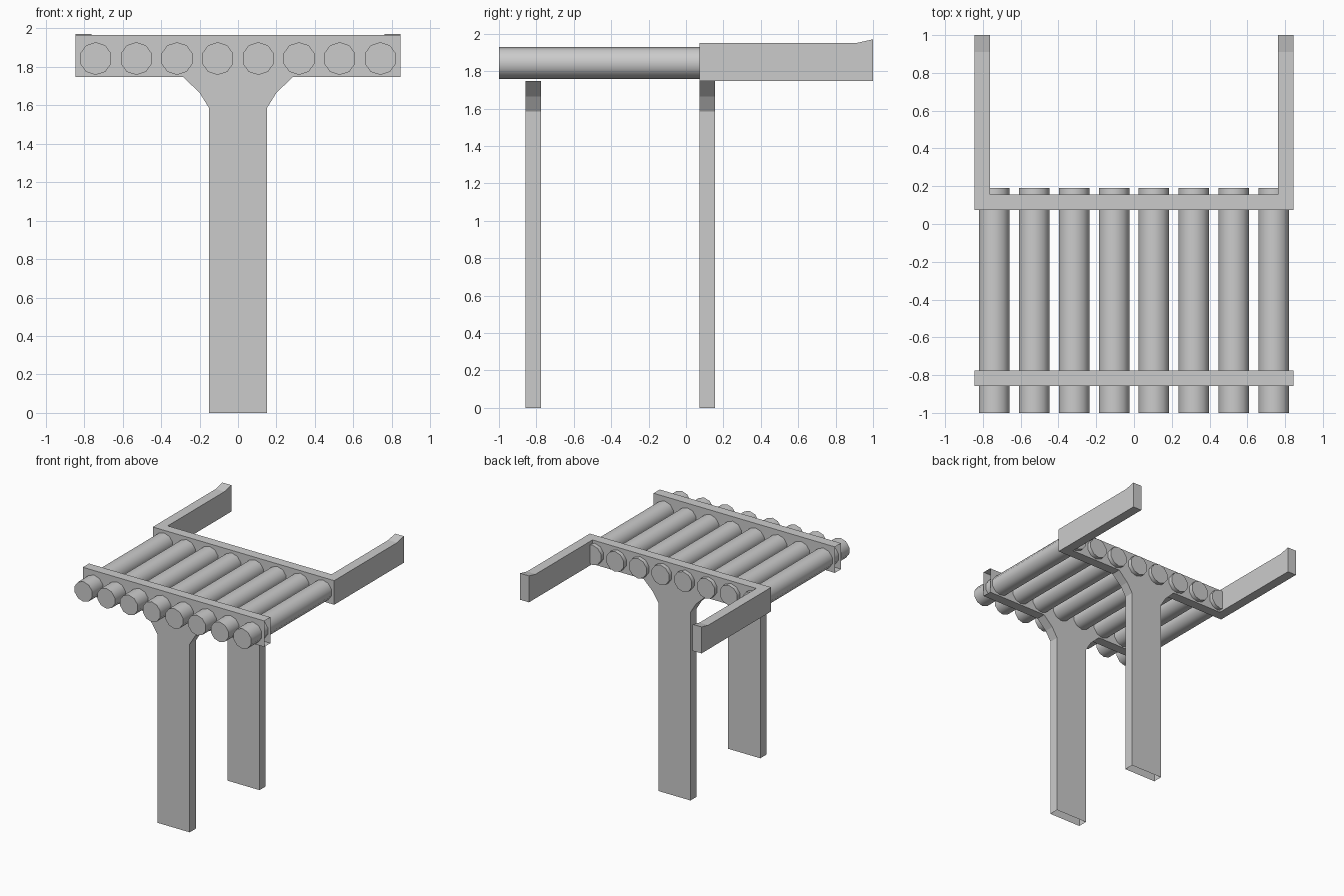
import bpy, bmesh, math

if "Cube" in bpy.data.objects:
    bpy.data.objects.remove(bpy.data.objects["Cube"])

def make_object(name, bm):
    mesh = bpy.data.meshes.new(name)
    bm.to_mesh(mesh)
    bm.free()
    ob = bpy.data.objects.new(name, mesh)
    bpy.context.collection.objects.link(ob)
    return ob

def extruded(profile, offset, place):
    """Closed prism: profile points placed in 3D, then extruded by offset."""
    bm = bmesh.new()
    face = bm.faces.new([bm.verts.new(place(a, b)) for a, b in profile])
    geo = bmesh.ops.extrude_face_region(bm, geom=[face], use_keep_orig=True)
    moved = [g for g in geo["geom"] if isinstance(g, bmesh.types.BMVert)]
    bmesh.ops.translate(bm, verts=moved, vec=offset)
    bmesh.ops.recalc_face_normals(bm, faces=bm.faces)
    return bm

def remove_faces(bm, test):
    bm.faces.ensure_lookup_table()
    doomed = [f for f in bm.faces if test(f.calc_center_median())]
    bmesh.ops.delete(bm, geom=doomed, context='FACES')

HALF, LOW, THICK = 0.845, 1.747, 0.082

# T-shaped supports: post, flared brackets and cross rail in one board
def support(name, y, top):
    right = [(0.15, 0), (0.15, 1.585), (0.2, 1.665), (0.285, LOW), (HALF, LOW), (HALF, top)]
    profile = right + [(-x, z) for x, z in reversed(right)]
    bm = extruded(profile, (0, THICK, 0), lambda x, z: (x, y, z))
    # post feet and rail ends are open
    remove_faces(bm, lambda c: c.z < 0.01 or abs(c.x) > HALF - 0.01)
    return make_object(name, bm)

support("front_support", -0.857, 1.966)
support("back_support", 0.073, 1.95)

# Side arms running back, with raised tips
arm_profile = [(0.073, LOW), (1.0, LOW), (1.0, 1.97), (0.91, 1.95), (0.073, 1.95)]
for side, s in (("left", -1), ("right", 1)):
    bm = extruded(arm_profile, (-s * THICK, 0, 0), lambda y, z: (s * HALF, y, z))
    make_object(side + "_arm", bm)

# Eight parallel low-poly rollers
for i in range(8):
    bpy.ops.mesh.primitive_cylinder_add(
        vertices=10, radius=0.085, depth=1.19,
        location=((i - 3.5) * 0.2115, -0.405, 1.843), rotation=(math.pi / 2, 0, 0))
    roller = bpy.context.object
    roller.name = "roller_%d" % (i + 1)
    bpy.ops.object.shade_smooth_by_angle(angle=math.radians(50))
